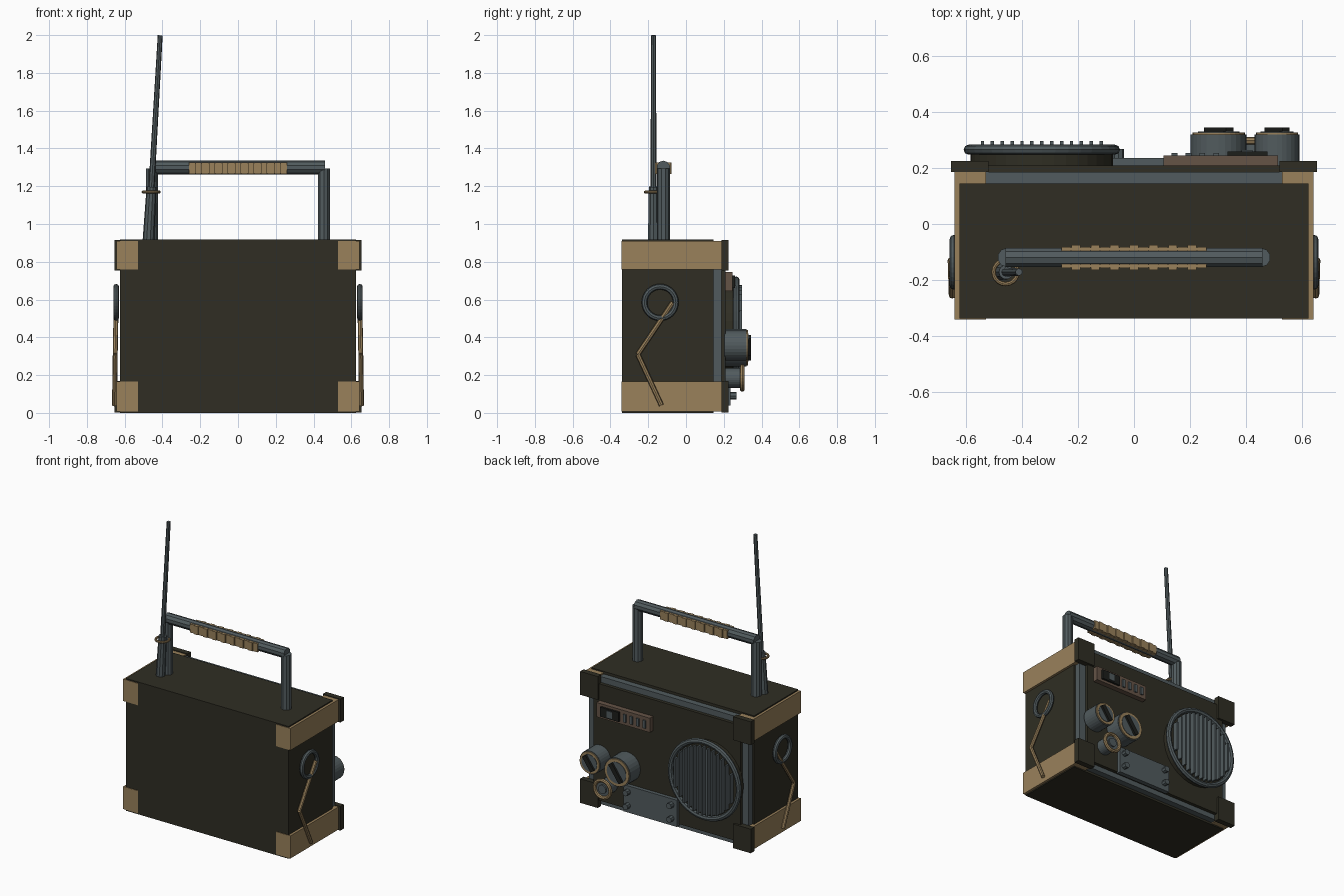
import bpy
import math
from mathutils import Vector

cube = bpy.data.objects.get("Cube")
if cube:
    bpy.data.objects.remove(cube, do_unlink=True)


def material(name, colour):
    m = bpy.data.materials.new(name)
    m.use_nodes = True
    rgba = (*colour, 1)
    m.diffuse_color = rgba
    m.node_tree.nodes["Principled BSDF"].inputs["Base Color"].default_value = rgba
    return m


OLIVE = material("dark olive", (0.029, 0.027, 0.017))
BRASS = material("brass", (0.32, 0.22, 0.105))
STEEL = material("blue grey steel", (0.083, 0.105, 0.112))
BROWN = material("dull brown", (0.13, 0.088, 0.062))
BLACK = material("near black", (0.012, 0.013, 0.011))


def finish(name, mat):
    ob = bpy.context.object
    ob.name = name
    ob.data.materials.append(mat)
    return ob


def box(name, xs, ys, zs, mat, turn=0):
    """Box from its ranges, optionally turned about the y axis."""
    centre = [(a + b) / 2 for a, b in (xs, ys, zs)]
    bpy.ops.mesh.primitive_cube_add(size=1, location=centre)
    ob = finish(name, mat)
    ob.scale = [abs(b - a) for a, b in (xs, ys, zs)]
    ob.rotation_euler.y = turn
    return ob


def rod(name, start, end, r, mat, r_end=None, sides=10):
    """Straight round bar between two points."""
    a, b = Vector(start), Vector(end)
    bpy.ops.mesh.primitive_cone_add(vertices=sides, radius1=r, radius2=r_end or r,
                                    depth=(b - a).length, location=(a + b) / 2)
    ob = finish(name, mat)
    ob.rotation_euler = (b - a).to_track_quat("Z", "Y").to_euler()
    return ob


def ring(name, centre, major, minor, mat, axis="Z", sides=32):
    bpy.ops.mesh.primitive_torus_add(major_segments=sides, minor_segments=8,
                                     major_radius=major, minor_radius=minor,
                                     location=centre)
    ob = finish(name, mat)
    if axis == "X":
        ob.rotation_euler.y = math.pi / 2
    elif axis == "Y":
        ob.rotation_euler.x = math.pi / 2
    return ob


def dial(name, x, z, r, y0, y1, mat, sides=28):
    """Disc standing out from the control panel."""
    return rod(name, (x, y0, z), (x, y1, z), r, mat, sides=sides)


# Case, frame and control panel
box("case", (-0.625, 0.625), (-0.338, 0.145), (0, 0.918), OLIVE)
box("steel_frame", (-0.612, 0.612), (0.145, 0.187), (0.015, 0.9), STEEL)
box("control_panel", (-0.565, 0.565), (0.187, 0.21), (0.05, 0.86), OLIVE)

# Brass corner wraps and dark bumpers
for side, s in (("right", -1), ("left", 1)):
    for level, low, high in (("lower", 0.008, 0.165), ("upper", 0.758, 0.91)):
        box(f"{side}_{level}_wrap", (s * 0.53, s * 0.642), (-0.342, 0.188),
            (low, high), BRASS)
        box(f"{side}_{level}_bumper", (s * 0.52, s * 0.655), (0.187, 0.225),
            (low - 0.005, high + 0.005), OLIVE)

    # Side ring with a bent brass strut
    ring(f"{side}_side_ring", (s * 0.645, -0.137, 0.585), 0.083, 0.015, STEEL, "X")
    knee = (s * 0.65, -0.255, 0.31)
    rod(f"{side}_upper_strut", (s * 0.645, -0.07, 0.585), knee, 0.013, BRASS, sides=8)
    rod(f"{side}_lower_strut", knee, (s * 0.654, -0.13, 0.04), 0.013, BRASS, sides=8)

    # Handle posts
    rod(f"{side}_handle_post", (s * 0.455, -0.12, 0.9), (s * 0.455, -0.12, 1.295),
        0.034, STEEL)

# Handle bar and ribbed grip
rod("handle_bar", (-0.46, -0.12, 1.299), (0.46, -0.12, 1.299), 0.036, STEEL)
RIBS = 15
for i in range(RIBS):
    x = (i - RIBS // 2) * 0.0347
    half = 0.044 if i % 2 else 0.038
    box("grip_rib", (x - 0.016, x + 0.016), (-0.12 - half, -0.12 + half),
        (1.266, 1.325), BRASS)
box("grip_core", (-0.26, 0.26), (-0.156, -0.084), (1.268, 1.322), BRASS)

# Leaning aerial with sleeve and collar
foot = Vector((-0.475, -0.172, 0.9))
tip = Vector((-0.412, -0.172, 1.999))
rod("aerial_sleeve", foot, foot.lerp(tip, 0.27), 0.031, STEEL, 0.026)
rod("aerial", foot, tip, 0.017, STEEL, 0.013, sides=8)
ring("aerial_collar", foot.lerp(tip, 0.245), 0.043, 0.008, BRASS, sides=20)

# Speaker with vertical grille bars
SX, SZ = -0.33, 0.442
dial("speaker_housing", SX, SZ, 0.255, 0.205, 0.262, OLIVE, sides=36)
ring("speaker_rim", (SX, 0.266, SZ), 0.262, 0.018, STEEL, "Y", 36)
for i in range(-6, 7):
    dx = i * 0.0354
    half = math.sqrt(0.235 ** 2 - dx ** 2)
    box("grille_bar", (SX + dx - 0.006, SX + dx + 0.006), (0.255, 0.297),
        (SZ - half, SZ + half), STEEL)

# Tuning display
box("display_plate", (0.105, 0.515), (0.205, 0.246), (0.645, 0.745), BROWN)
box("display_window", (0.335, 0.478), (0.24, 0.26), (0.662, 0.728), BLACK)
box("display_needle", (0.385, 0.425), (0.255, 0.264), (0.672, 0.718), STEEL)
for x in (0.145, 0.195, 0.245, 0.295):
    box("display_button", (x - 0.01, x + 0.01), (0.24, 0.255), (0.668, 0.722), STEEL)

# Two large knobs with brass rims and slot grips
for name, x, z, r in (("volume", 0.303, 0.345, 0.1), ("tuning", 0.512, 0.357, 0.08)):
    dial(f"{name}_knob", x, z, r, 0.205, 0.32, STEEL)
    dial(f"{name}_rim", x, z, r * 0.94, 0.315, 0.328, BRASS)
    dial(f"{name}_face", x, z, r * 0.74, 0.32, 0.331, STEEL)
    box(f"{name}_grip", (x - 0.016, x + 0.016), (0.32, 0.345),
        (z - r * 0.7, z + r * 0.7), BLACK, turn=math.radians(35))

# Small selector knob
dial("selector_stem", 0.432, 0.185, 0.052, 0.205, 0.295, STEEL)
ring("selector_rim", (0.432, 0.298, 0.185), 0.06, 0.013, BRASS, "Y", 24)
dial("selector_face", 0.432, 0.185, 0.03, 0.29, 0.305, STEEL, sides=16)

# Bolted lower plate
box("lower_plate", (-0.095, 0.315), (0.205, 0.236), (0.04, 0.225), STEEL)
for x in (-0.055, 0.28):
    for z in (0.09, 0.185):
        dial("plate_bolt", x, z, 0.02, 0.23, 0.268, STEEL, sides=8)
